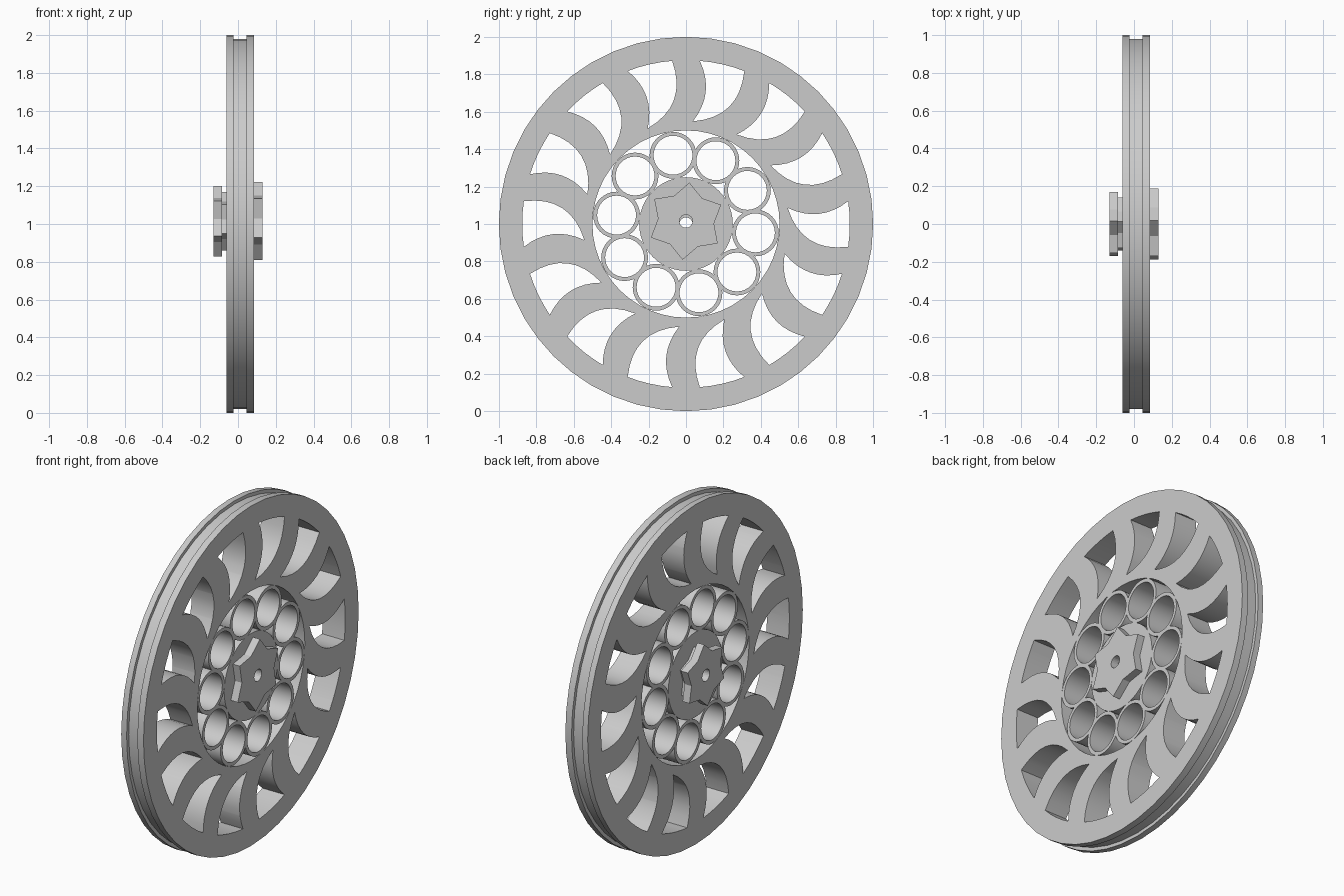
import bpy
import bmesh
from math import sin, cos, pi, radians
from mathutils import Vector

cube = bpy.data.objects.get("Cube")
if cube:
    bpy.data.objects.remove(cube, do_unlink=True)

BACK, FRONT = -0.06, 0.085      # wheel thickness along the axle (x)
AXLE_Z = 1.0
BORE = 0.035

grey = bpy.data.materials.new("plain grey")
grey.use_nodes = True
grey.diffuse_color = (0.6, 0.6, 0.6, 1)
grey.node_tree.nodes["Principled BSDF"].inputs["Base Color"].default_value = (0.6, 0.6, 0.6, 1)


def polar(r, degrees):
    a = radians(degrees)
    return Vector((r * cos(a), r * sin(a)))


def circle(r, count=48, centre=Vector((0, 0))):
    return [centre + polar(r, 360 * i / count) for i in range(count)]


def star(tip, valley, start=85):
    """Six-pointed outline, each side split in two."""
    corners = [polar(valley if i % 2 else tip, start + 30 * i) for i in range(12)]
    points = []
    for i, p in enumerate(corners):
        points += [p, (p + corners[(i + 1) % 12]) / 2]
    return points


def finish(name, bm, z=AXLE_Z):
    bmesh.ops.recalc_face_normals(bm, faces=bm.faces)
    mesh = bpy.data.meshes.new(name)
    bm.to_mesh(mesh)
    bm.free()
    mesh.materials.append(grey)
    obj = bpy.data.objects.new(name, mesh)
    obj.location.z = z
    bpy.context.collection.objects.link(obj)
    return obj


def loft(name, stations, z=AXLE_Z):
    """Skin a closed chain of (x, outline) stations of equal point count."""
    bm = bmesh.new()
    rows = [[bm.verts.new((x, p.x, p.y)) for p in loop] for x, loop in stations]
    n = len(rows[0])
    for r, row in enumerate(rows):
        after = rows[(r + 1) % len(rows)]
        for i in range(n):
            j = (i + 1) % n
            bm.faces.new((row[i], row[j], after[j], after[i]))
    return finish(name, bm, z)


def ring(name, outer, inner, x0, x1, z=AXLE_Z):
    return loft(name, [(x0, outer), (x1, outer), (x1, inner), (x0, inner)], z)


def smooth(obj):
    bpy.ops.object.select_all(action='DESELECT')
    obj.select_set(True)
    bpy.context.view_layer.objects.active = obj
    bpy.ops.object.shade_smooth_by_angle(angle=radians(30))


def bowed(a, b, bulge, steps=8):
    """Arc-like path from a to b, bowed sideways; the end point is left out."""
    d = b - a
    side = Vector((d.y, -d.x)).normalized()
    return [a + d * t + side * bulge * 4 * t * (1 - t)
            for t in (i / steps for i in range(steps))]


# Rim and spokes: grooved wheel blank
profile = [(BACK, 0.5), (BACK, 1.0), (-0.025, 1.0), (-0.025, 0.98),
           (0.045, 0.98), (0.045, 1.0), (FRONT, 1.0), (FRONT, 0.5)]
wheel = loft("spoked_rim", [(x, circle(r)) for x, r in profile])

# Curved windows cut between the spokes
bm = bmesh.new()
for k in range(14):
    mid = 360 * k / 14
    tip, lead, trail = polar(0.55, mid + 9), polar(0.875, mid + 8), polar(0.875, mid - 8)
    outline = bowed(lead, tip, -0.05)
    outline += bowed(tip, trail, 0.08)
    outline += [polar(0.875, mid + a) for a in (-8, -4, 0, 4)]
    low, high = ([bm.verts.new((x, p.x, p.y)) for p in outline] for x in (-0.3, 0.3))
    bm.faces.new(low)
    bm.faces.new(high)
    for i in range(len(low)):
        j = (i + 1) % len(low)
        bm.faces.new((low[i], low[j], high[j], high[i]))
cutter = finish("window_cutter", bm)
cutter.hide_render = True
cut = wheel.modifiers.new("windows", 'BOOLEAN')
cut.operation = 'DIFFERENCE'
cut.solver = 'EXACT'
cut.object = cutter
bpy.context.view_layer.objects.active = wheel
bpy.ops.object.modifier_apply(modifier=cut.name)
bpy.data.objects.remove(cutter, do_unlink=True)
smooth(wheel)

# Ten tubes between the hub and the rim
for k in range(10):
    c = polar(0.374, 100.7 + 36 * k)
    smooth(ring(f"tube_{k + 1}", circle(0.125, 32, c), circle(0.104, 32, c), BACK, FRONT))

# Hub disc with axle bore
smooth(ring("hub_disc", circle(0.25), circle(BORE), BACK, FRONT))

# Star bosses on both sides, the far one on a smaller neck
HUB_Z = AXLE_Z + 0.015
bore = [polar(BORE, 85 + 15 * i) for i in range(24)]
ring("left_star", star(0.207, 0.15), bore, FRONT, 0.13, HUB_Z)
ring("right_star_neck", star(0.155, 0.115), bore, -0.085, BACK, HUB_Z)
ring("right_star", star(0.187, 0.135), bore, -0.13, -0.085, HUB_Z)
